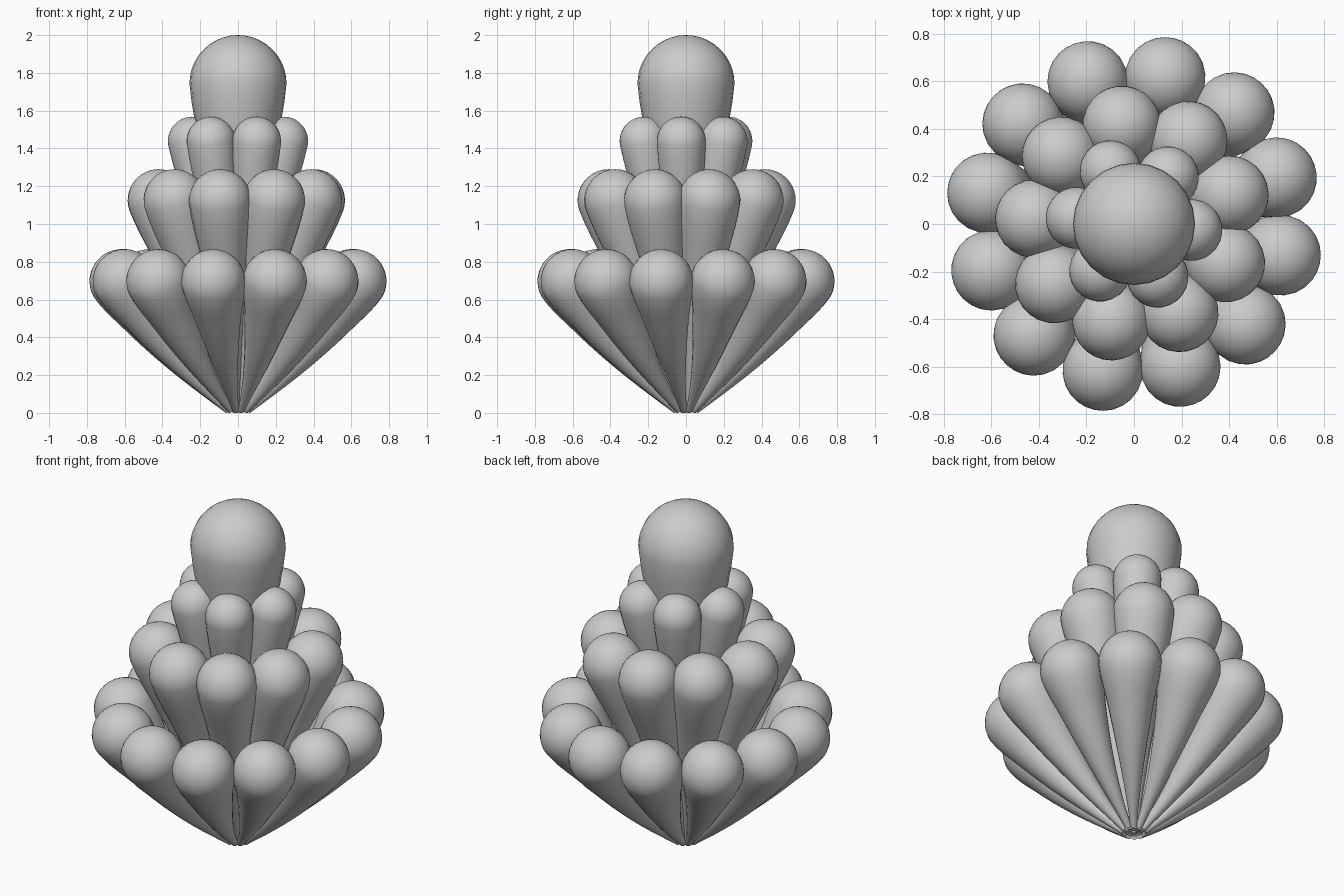
import bpy, bmesh, math
from mathutils import Vector

if "Cube" in bpy.data.objects:
    bpy.data.objects.remove(bpy.data.objects["Cube"])

SEG = 24


def make_petal(name, angle, start, control, tip, r0, r1, power):
    """Club-shaped petal: a tapered tube along a bent path with a round tip."""
    out = Vector((math.cos(angle), math.sin(angle), 0))
    side = Vector((-math.sin(angle), math.cos(angle), 0))
    up = Vector((0, 0, 1))
    p0, p1, p2 = (Vector(p) for p in (start, control, tip))
    bm = bmesh.new()
    rings = []

    def add_ring(centre, tangent, radius):
        c = out * centre.x + up * centre.y
        n = out * tangent.y - up * tangent.x
        rings.append([bm.verts.new(c + radius * (n * math.cos(a) + side * math.sin(a)))
                      for a in (2 * math.pi * i / SEG for i in range(SEG))])

    # tapered stem
    steps = 18
    for i in range(steps):
        t = i / steps
        c = p0 * (1 - t) ** 2 + p1 * 2 * t * (1 - t) + p2 * t * t
        d = ((p1 - p0) * (1 - t) + (p2 - p1) * t).normalized()
        r = r0 + (r1 - r0) * t ** power
        # ease into the round tip
        if t > 0.75:
            k = (t - 0.75) / 0.25
            r += r1 * 0.05 * math.sin(math.pi * k) * k
        add_ring(c, d, r)
    # round tip
    d = (p2 - p1).normalized()
    for i in range(10):
        a = math.pi / 2 * i / 10
        add_ring(p2 + d * r1 * math.sin(a), d, r1 * math.cos(a))
    pole = p2 + d * r1
    top = bm.verts.new(out * pole.x + up * pole.y)
    for a, b in zip(rings, rings[1:]):
        for i in range(SEG):
            j = (i + 1) % SEG
            bm.faces.new((a[i], a[j], b[j], b[i]))
    for i in range(SEG):
        bm.faces.new((rings[-1][i], rings[-1][(i + 1) % SEG], top))
    bm.faces.new(rings[0][::-1])
    bmesh.ops.recalc_face_normals(bm, faces=bm.faces)
    for f in bm.faces:
        f.smooth = len(f.verts) < 5
    mesh = bpy.data.meshes.new(name)
    bm.to_mesh(mesh)
    bm.free()
    obj = bpy.data.objects.new(name, mesh)
    bpy.context.collection.objects.link(obj)


# three tiers: count, first angle, path (radius, height), radii, taper power
tiers = [
    ("lower_petal", 12, -12, (0.055, 0.014), (0.40, 0.31), (0.63, 0.697), 0.018, 0.17, 1.25),
    ("middle_petal", 9, 17, (0.03, 0.012), (0.21, 0.50), (0.42, 1.125), 0.016, 0.165, 1.2),
    ("upper_petal", 6, -6, (0.015, 0.01), (0.10, 0.70), (0.243, 1.438), 0.012, 0.13, 1.2),
]
for name, count, first, start, control, tip, r0, r1, power in tiers:
    for i in range(count):
        make_petal(f"{name}_{i + 1}", math.radians(first + 360 * i / count),
                   start, control, tip, r0, r1, power)

# central bud with its stem
make_petal("central_bud", 0, (0, 0.0), (0, 0.87), (0, 1.743), 0.012, 0.257, 1.3)
